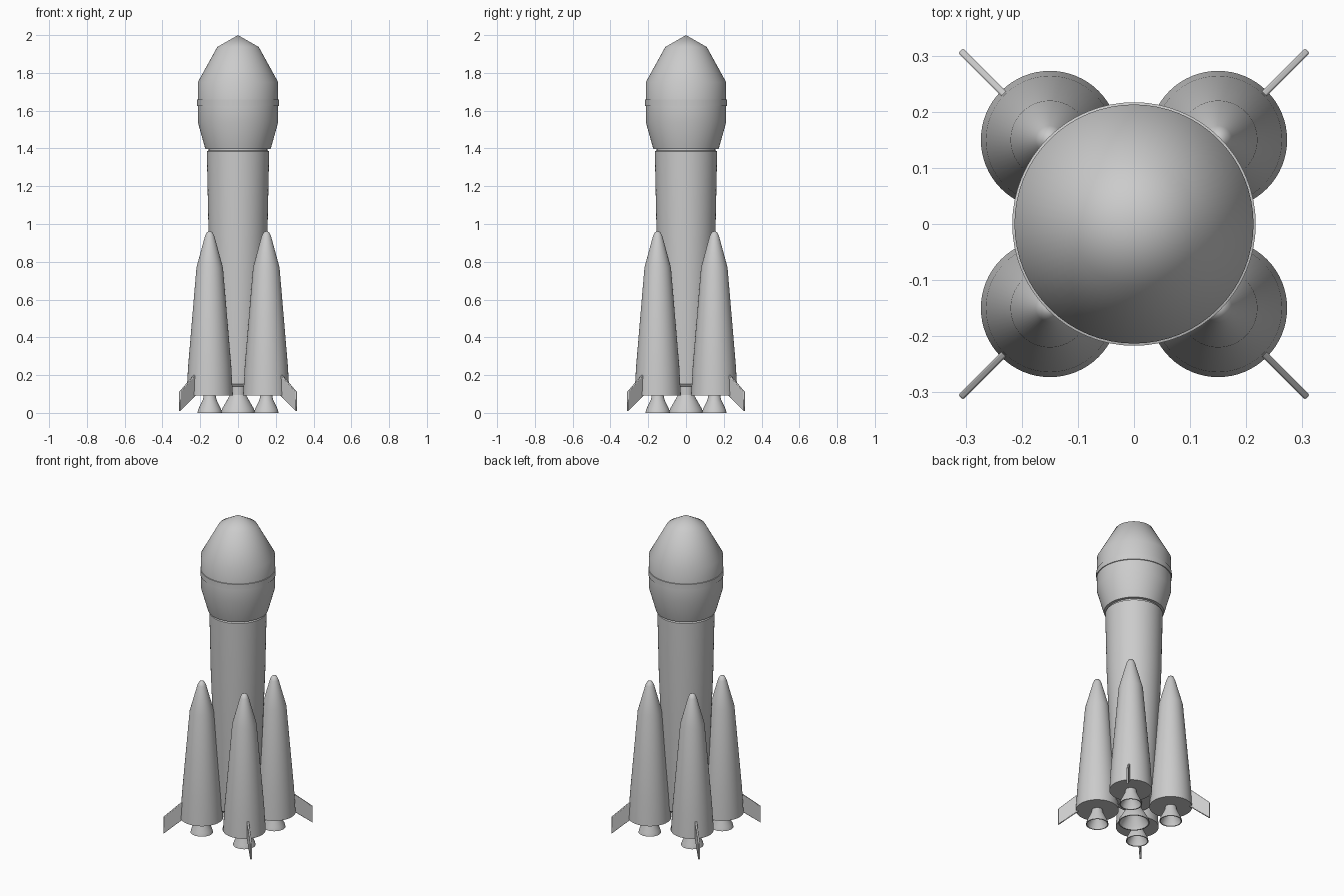
import bpy, bmesh, math
from mathutils import Matrix

if "Cube" in bpy.data.objects:
    bpy.data.objects.remove(bpy.data.objects["Cube"])

# One plain grey for the whole rocket
grey = bpy.data.materials.new("plain_grey")
grey.diffuse_color = (0.6, 0.6, 0.6, 1)
grey.use_nodes = True
grey.node_tree.nodes["Principled BSDF"].inputs["Base Color"].default_value = grey.diffuse_color


def finish(name, bm, angle=30):
    bmesh.ops.recalc_face_normals(bm, faces=bm.faces)
    me = bpy.data.meshes.new(name)
    bm.to_mesh(me)
    bm.free()
    me.materials.append(grey)
    ob = bpy.data.objects.new(name, me)
    bpy.context.collection.objects.link(ob)
    bpy.ops.object.select_all(action='DESELECT')
    ob.select_set(True)
    bpy.context.view_layer.objects.active = ob
    bpy.ops.object.shade_smooth_by_angle(angle=math.radians(angle))
    return ob


def lathe(name, profile, x=0, y=0, segs=64, angle=30):
    """Spin (radius, z) points round a vertical axis at x, y."""
    bm = bmesh.new()
    vs = [bm.verts.new((r, 0, z)) for r, z in profile]
    es = [bm.edges.new(p) for p in zip(vs, vs[1:])]
    bmesh.ops.spin(bm, geom=vs + es, cent=(0, 0, 0), axis=(0, 0, 1),
                   angle=math.tau, steps=segs, use_duplicate=False)
    bmesh.ops.remove_doubles(bm, verts=bm.verts, dist=1e-5)
    bmesh.ops.translate(bm, verts=bm.verts, vec=(x, y, 0))
    return finish(name, bm, angle)


# Central stage, tapering downward, with a recessed neck under the fairing
lathe("core_stage", [(0, .137), (.108, .137), (.12, .152), (.135, .45),
                     (.157, 1.0), (.165, 1.385), (.155, 1.39),
                     (.155, 1.41), (0, 1.41)])

# Payload fairing and its thin belt
lathe("fairing", [(0, 1.398), (.173, 1.398), (.178, 1.415), (.213, 1.54),
                  (.213, 1.75), (.11, 1.937), (0, 2.0)], angle=40)
lathe("fairing_belt", [(.20, 1.62), (.217, 1.625), (.217, 1.658), (.20, 1.663)])

# Main engine bell, hollow
lathe("main_nozzle", [(0, .14), (.045, .14), (.042, .095), (.085, .02),
                      (.09, 0), (.083, 0), (.077, .02), (.035, .085), (0, .085)])

# Four boosters, each with an engine bell and a swept fin
fin_outline = [(.29, .23), (.335, .195), (.437, .112), (.437, .008),
               (.335, .082), (.29, .115)]
for i, place in enumerate(("back_right", "back_left", "front_left", "front_right")):
    a = math.radians(45 + 90 * i)
    x, y = .212 * math.cos(a), .212 * math.sin(a)
    lathe("booster_" + place,
          [(0, .093), (.123, .093), (.114, .25), (.07, .77), (.025, .935),
           (.015, .956), (0, .963)], x, y, angle=40)
    lathe("booster_nozzle_" + place,
          [(0, .1), (.03, .1), (.036, .07), (.06, .02), (.065, 0),
           (.059, 0), (.054, .02), (.028, .065), (0, .065)], x, y, 48)
    bm = bmesh.new()
    face = bm.faces.new([bm.verts.new((r, -.006, z)) for r, z in fin_outline])
    out = bmesh.ops.extrude_face_region(bm, geom=[face])
    moved = [v for v in out["geom"] if isinstance(v, bmesh.types.BMVert)]
    bmesh.ops.translate(bm, verts=moved, vec=(0, .012, 0))
    bmesh.ops.rotate(bm, verts=bm.verts, matrix=Matrix.Rotation(a, 3, 'Z'))
    fin = finish("fin_" + place, bm)
    bev = fin.modifiers.new("soft_edges", 'BEVEL')
    bev.width = .003
    bev.segments = 2
